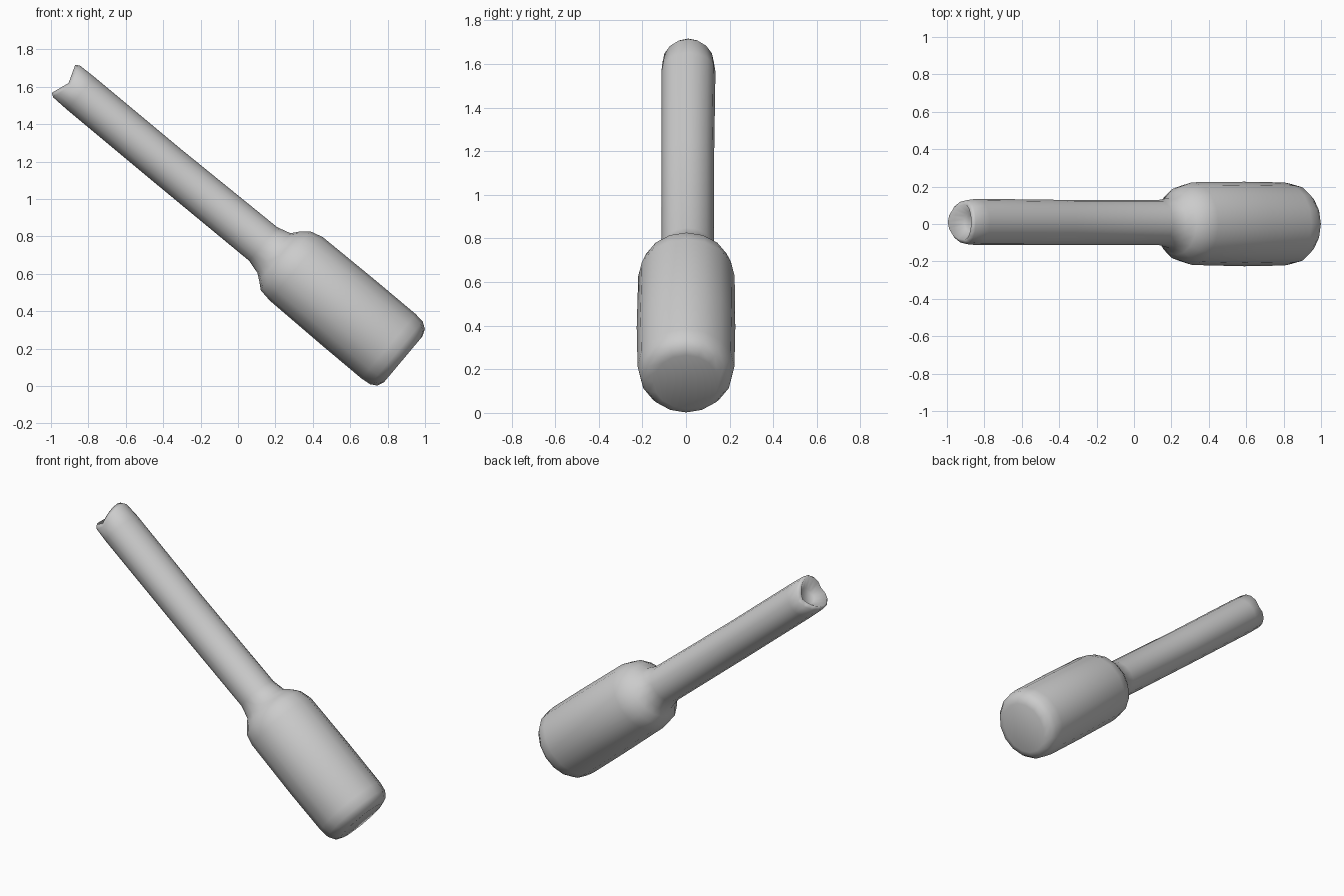
import bpy, bmesh, math

SIDES = 16
TILT = math.radians(40)
C, S = math.cos(TILT), math.sin(TILT)

# Sections along the tilted axis:
# distance, centre across, centre y, half height, half width, saddle depth of the rim
SECTIONS = [
    (-1.695, 0.658, 0.010, 0.050, 0.050, 0.0),    # dent in the grip end
    (-1.735, 0.658, 0.010, 0.097, 0.095, 0.035),  # rim
    (-1.715, 0.658, 0.010, 0.111, 0.118, 0.035),
    (-1.65, 0.658, 0.011, 0.114, 0.124, 0.0),
    (-1.05, 0.660, 0.008, 0.114, 0.121, 0.0),
    (-0.385, 0.668, 0.008, 0.117, 0.121, 0.0),    # neck
    (-0.310, 0.668, 0.006, 0.138, 0.135, 0.0),
    (-0.275, 0.676, 0.003, 0.172, 0.168, 0.0),    # head shoulder
    (-0.235, 0.676, 0.002, 0.206, 0.200, 0.0),
    (-0.165, 0.680, 0.002, 0.221, 0.221, 0.0),
    (0.20, 0.680, 0.0, 0.225, 0.226, 0.0),
    (0.48, 0.680, 0.0, 0.225, 0.222, 0.0),
    (0.535, 0.680, 0.0, 0.219, 0.212, 0.0),
    (0.570, 0.678, 0.0, 0.197, 0.188, 0.0),       # rounded striking edge
    (0.585, 0.676, 0.0, 0.160, 0.150, 0.0),
]


def place(t, n, y):
    return (C * t + S * n, y, C * n - S * t)


bm = bmesh.new()
rings = []
for t, nc, yc, rn, ry, saddle in SECTIONS:
    ring = []
    for i in range(SIDES):
        a = math.tau * i / SIDES
        ring.append(bm.verts.new(place(t - saddle * abs(math.cos(a)),
                                       nc + rn * math.cos(a),
                                       yc + ry * math.sin(a))))
    rings.append(ring)

# Skin between sections
for r0, r1 in zip(rings, rings[1:]):
    for i in range(SIDES):
        j = (i + 1) % SIDES
        bm.faces.new((r0[i], r0[j], r1[j], r1[i]))

# End caps
bm.faces.new(rings[0])
bm.faces.new(rings[-1])
bmesh.ops.recalc_face_normals(bm, faces=bm.faces)
for f in bm.faces:
    f.smooth = True

mesh = bpy.data.meshes.new("mallet")
bm.to_mesh(mesh)
bm.free()
mallet = bpy.data.objects.new("mallet", mesh)
bpy.context.collection.objects.link(mallet)
